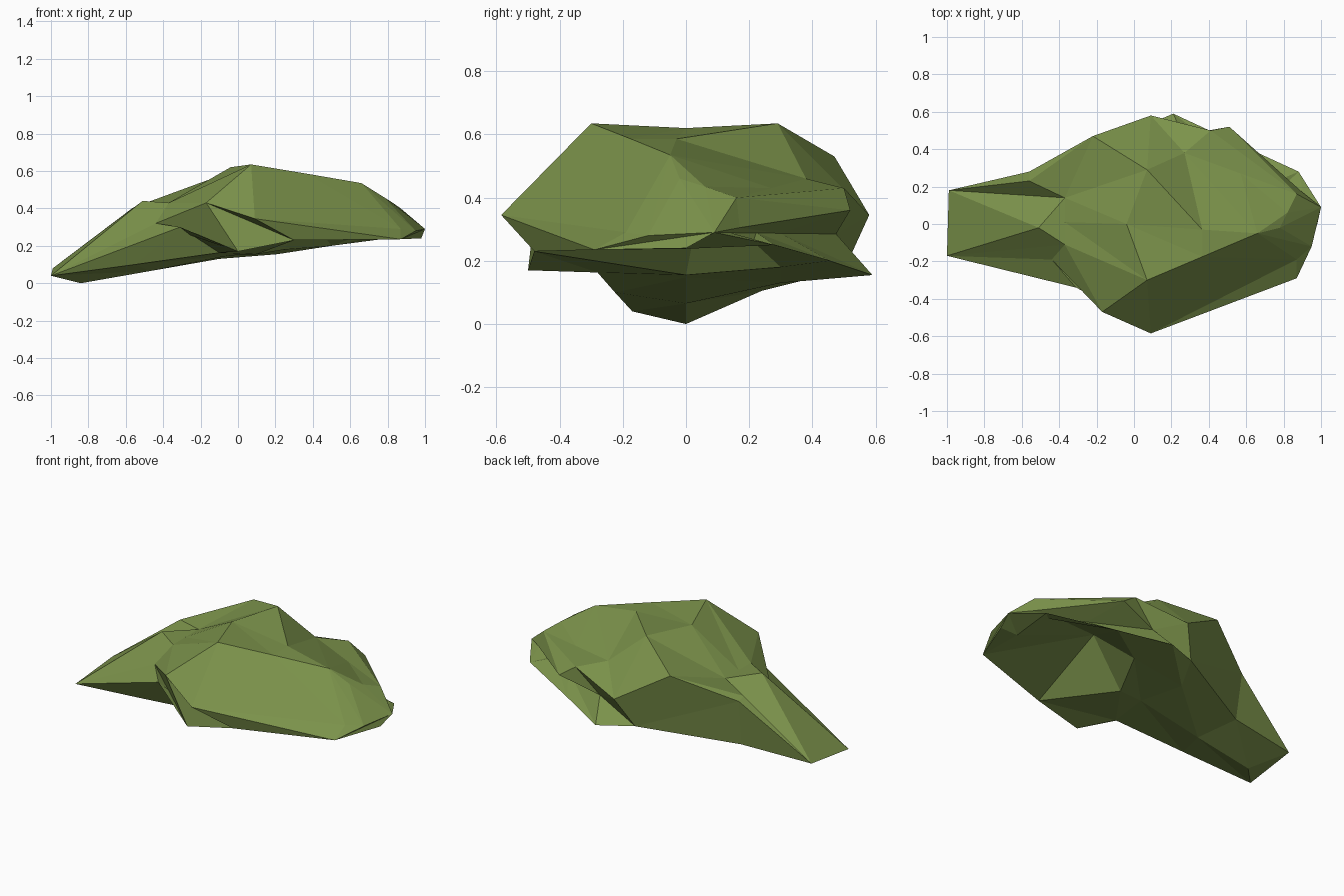
import bpy, bmesh
from mathutils import Vector

if "Cube" in bpy.data.objects:
    bpy.data.objects.remove(bpy.data.objects["Cube"])

green = bpy.data.materials.new("olive_green")
green.diffuse_color = (0.20, 0.29, 0.07, 1)
green.use_nodes = True
green.node_tree.nodes["Principled BSDF"].inputs["Base Color"].default_value = green.diffuse_color

# Each cross-section runs: keel, front underside, front edge, over the top,
# back edge, back underside. Repeated points make the faces taper.

# Blunt tail
tail_f, tail_b = (-1, -.17, .04), (-.99, .18, .08)
tail = [(-.84, 0, 0)] + [tail_f] * 5 + [tail_b] * 6

# Neck, with one raised bump in front of its flat crest
hip = (-.56, .28, .39)
neck = [(-.47, 0, .065), (-.55, -.225, .10), (-.31, -.34, .30), (-.44, -.19, .32),
        (-.37, -.11, .43), (-.37, .01, .43), (-.37, .14, .43), (-.56, .23, .405),
        hip, hip, hip, (-.55, .24, .105)]
bump = list(neck)
bump[5] = (-.51, -.02, .44)

# Highest part of the body
back_low = (0, .5, .17)
shoulder = [(-.05, 0, .148), (-.10, -.28, .163), (0, -.5, .17), (-.17, -.47, .43),
            (.07, -.30, .635), (-.04, 0, .62), (.07, .29, .635), (-.22, .47, .53),
            back_low, back_low, back_low, (-.10, .30, .13)]

# Widest part, with a notch above the back flap
chin, keel_mid, notch = (.30, -.48, .23), (.10, 0, .155), (.26, .475, .285)
middle = [keel_mid, chin, chin, (.09, -.585, .345), (.365, -.175, .586),
          (.365, -.03, .586), (.27, .38, .46), (.09, .58, .345),
          notch, notch, (.21, .59, .155), (.25, .30, .18)]

# Brow above a hollow underside
hollow, ridge, jaw = (.34, .05, .41), (.66, -.05, .535), (.87, -.29, .235)
brow = [hollow, hollow, jaw, (.87, -.19, .29), ridge, ridge, (.57, .27, .43),
        (.41, .50, .43), (.51, .52, .36), (.60, .30, .287), (.50, .455, .20), hollow]

# Muzzle and pointed nose
low, corner = (.86, 0, .238), (.87, .16, .40)
muzzle = [low, low, jaw, (.95, -.12, .28), (.78, -.02, .46), (.82, .06, .435),
          corner, corner, (.90, .17, .305), (.91, .14, .289), (.88, .28, .25), low]
lip = (.98, 0, .24)
nose = [lip, lip] + [(1, .09, .29)] * 9 + [lip]

rings = [tail, bump, neck, shoulder, middle, brow, muzzle, nose]

# Loft the sections with facets, skipping those collapsed by repeated points
bm = bmesh.new()
verts = {}


def vert(p):
    if p not in verts:
        verts[p] = bm.verts.new(Vector(p))
    return verts[p]


def face(*points):
    loop = [vert(p) for p in dict.fromkeys(points)]
    if len(loop) > 2 and not bm.faces.get(loop):
        bm.faces.new(loop)


for a, b in zip(rings, rings[1:]):
    n = len(a)
    for i in range(n):
        j = (i + 1) % n
        if i == 6:  # valley along the back of the crest
            face(a[i], b[i], b[j])
            face(a[i], b[j], a[j])
        else:
            face(a[i], b[i], a[j])
            face(b[i], b[j], a[j])
face(*tail)
bmesh.ops.recalc_face_normals(bm, faces=bm.faces)

mesh = bpy.data.meshes.new("faceted_body")
bm.to_mesh(mesh)
bm.free()
mesh.materials.append(green)
body = bpy.data.objects.new("faceted_body", mesh)
bpy.context.collection.objects.link(body)
